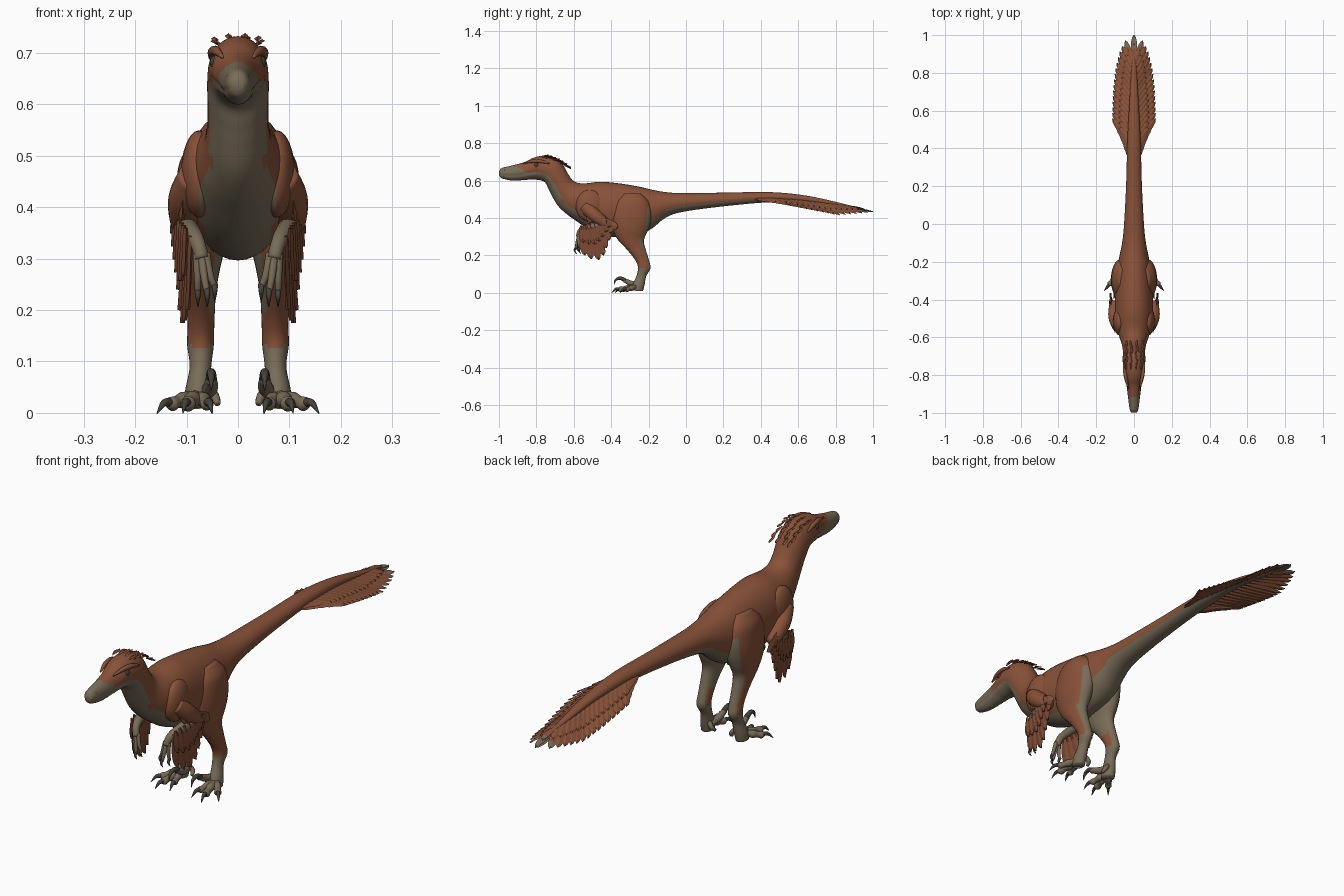
import bpy, bmesh, math, random
from mathutils import Vector as V

if "Cube" in bpy.data.objects:
    bpy.data.objects.remove(bpy.data.objects["Cube"])
random.seed(4)

def material(name, rgb):
    m = bpy.data.materials.new(name)
    m.diffuse_color = (*rgb, 1)
    m.use_nodes = True
    m.node_tree.nodes["Principled BSDF"].inputs["Base Color"].default_value = m.diffuse_color
    return m

BROWN, GREY, DARK, RUST = 0, 1, 2, 3
MATS = [material("brown plumage", (.25, .085, .041)), material("grey tan skin", (.19, .15, .098)),
        material("dark claw", (.06, .052, .042)), material("rust feather", (.205, .068, .034))]

def finish(name, bm, rule, mirror=False, smooth=True):
    """Turn a bmesh into an object; rule(center, normal) gives the colour."""
    bmesh.ops.recalc_face_normals(bm, faces=bm.faces)
    for f in bm.faces:
        f.smooth = smooth
        f.material_index = rule(f.calc_center_median(), f.normal) if callable(rule) else rule
    me = bpy.data.meshes.new(name)
    bm.to_mesh(me)
    bm.free()
    for m in MATS:
        me.materials.append(m)
    ob = bpy.data.objects.new(name, me)
    bpy.context.collection.objects.link(ob)
    if mirror:
        mod = ob.modifiers.new("mirror", 'MIRROR')
        mod.use_mirror_merge = False
    return ob

def spline(rows, steps):
    """Catmull-Rom through rows of numbers."""
    out = []
    for i in range(len(rows) - 1):
        a, b, c, d = rows[max(i - 1, 0)], rows[i], rows[i + 1], rows[min(i + 2, len(rows) - 1)]
        for k in range(steps):
            t = k / steps
            out.append([.5 * (2 * q + (r - p) * t + (2 * p - 5 * q + 4 * r - s) * t * t
                              + (3 * q - p - 3 * r + s) * t ** 3) for p, q, r, s in zip(a, b, c, d)])
    return out + [list(rows[-1])]

def skin(bm, rings):
    rings = [[bm.verts.new(p) for p in r] for r in rings]
    n = len(rings[0])
    for r, s in zip(rings, rings[1:]):
        for i in range(n):
            bm.faces.new((r[i], r[(i + 1) % n], s[(i + 1) % n], s[i]))
    bm.faces.new(rings[0])
    bm.faces.new(rings[-1])

def loft(bm, rows, steps=5, n=36, mouth=False):
    """Rows are (y, z) of one edge, (y, z) of the opposite edge, half width, centre x."""
    rings = []
    for y1, z1, y2, z2, w, x in spline(rows, steps):
        ring = []
        for i in range(n):
            a = 2 * math.pi * i / n
            c, s = math.cos(a), math.sin(a)
            k = .9 if mouth and y1 < -.78 and abs(c + .34) < .06 else 1
            ring.append((x + w * k * s, (y1 + y2) / 2 + (y1 - y2) / 2 * c, (z1 + z2) / 2 + (z1 - z2) / 2 * c))
        rings.append(ring)
    skin(bm, rings)

def tube(bm, rows, steps=4, n=12):
    """Rows are x, y, z, radius."""
    pts = spline(rows, steps)
    rings = []
    for i, p in enumerate(pts):
        t = V(pts[min(i + 1, len(pts) - 1)][:3]) - V(pts[max(i - 1, 0)][:3])
        u = t.cross(V((1, 0, 0))).normalized()
        v = u.cross(t).normalized()
        rings.append([V(p[:3]) + max(p[3], .001) * (u * math.cos(2 * math.pi * k / n) + v * math.sin(2 * math.pi * k / n))
                      for k in range(n)])
    skin(bm, rings)

def ball(bm, c, r):
    res = bmesh.ops.create_uvsphere(bm, u_segments=20, v_segments=12, radius=1)
    for v in res['verts']:
        v.co = V(c) + V((v.co.x * r[0], v.co.y * r[1], v.co.z * r[2]))

def feather(bm, base, tip, w, n, thick=.003):
    """Closed leaf-shaped blade."""
    base, tip, n = V(base), V(tip), V(n).normalized()
    d = tip - base
    s = d.cross(n).normalized()
    n = s.cross(d).normalized()
    rings = []
    for t, k in ((0, .3), (.25, .75), (.5, 1), (.75, .95), (.92, .6), (1, .08)):
        c = base + d * t
        rings.append([c + s * w * k / 2, c + n * thick, c - s * w * k / 2, c - n * thick])
    skin(bm, rings)

def lerp(a, b, t):
    return V(a).lerp(V(b), t)

# Body: one skin from snout to tail tip
def body_colour(c, n):
    if c.y < -.765:
        return GREY if c.z < .645 + max(0, -.85 - c.y) * .5 else BROWN
    if c.y < -.5:
        return GREY if -.75 * n.y - .66 * n.z > (.3 if c.z > .5 else .55) else BROWN
    return GREY if n.z < (-.62 if c.y < -.25 else -.4) else BROWN

bm = bmesh.new()
loft(bm, [(-.999, .65, -.999, .628, .012, 0), (-.985, .667, -.985, .612, .022, 0), (-.93, .68, -.93, .6, .03, 0),
          (-.86, .7, -.86, .603, .039, 0), (-.81, .724, -.82, .606, .05, 0), (-.75, .733, -.76, .595, .058, 0),
          (-.69, .718, -.735, .555, .06, 0), (-.655, .68, -.715, .515, .059, 0), (-.63, .635, -.69, .472, .06, 0),
          (-.6, .597, -.655, .435, .067, 0), (-.55, .584, -.6, .393, .084, 0), (-.46, .593, -.5, .33, .1, 0),
          (-.36, .585, -.38, .297, .1, 0), (-.25, .567, -.25, .312, .09, 0), (-.17, .548, -.18, .345, .078, 0),
          (-.1, .537, -.11, .4, .064, 0), (-.02, .533, -.02, .432, .054, 0), (.2, .535, .2, .462, .042, 0),
          (.45, .538, .45, .484, .035, 0), (.65, .518, .65, .482, .024, 0), (.85, .474, .85, .452, .012, 0),
          (.93, .452, .93, .442, .006, 0)], mouth=True)
finish("body", bm, body_colour)

# Face details
bm = bmesh.new()
ball(bm, (.043, -.8, .682), (.012, .013, .013))
ball(bm, (.017, -.968, .655), (.005, .008, .004))
finish("eyes_and_nostrils", bm, DARK, True)
bm = bmesh.new()
tube(bm, [(.03, -.87, .692, .003), (.042, -.82, .704, .009), (.05, -.77, .702, .009), (.054, -.73, .69, .003)])
finish("brow_ridge", bm, BROWN, True)

# Crown tufts
bm = bmesh.new()
for i in range(7):
    for j in range(4):
        t = i / 6
        x = .04 * (j - 1.5) / 1.5 + random.uniform(-.005, .005)
        y, z = -.77 + .12 * t, .733 - .042 * t * t - 4 * x * x
        feather(bm, (x, y, z - .003), (x * 1.1, y + .035, z + .004 - .024 * t), .014, (0, .2, 1))
finish("crown_feathers", bm, BROWN, smooth=False)

# Legs
def leg_colour(c, n):
    if c.z < .13 or (c.z < .45 and (n.y > .45 or n.x < -.75 and c.z > .2)):
        return GREY
    return BROWN

bm = bmesh.new()
loft(bm, [(-.34, .53, -.24, .53, .03, .055), (-.38, .49, -.2, .49, .05, .063), (-.4, .43, -.185, .43, .053, .068),
          (-.4, .375, -.19, .375, .053, .069), (-.39, .33, -.205, .33, .047, .07), (-.362, .28, -.225, .28, .036, .071),
          (-.315, .23, -.215, .23, .029, .072), (-.272, .175, -.197, .17, .026, .072), (-.257, .135, -.19, .13, .026, .073),
          (-.265, .09, -.212, .09, .021, .073), (-.285, .045, -.222, .04, .025, .078),
          (-.29, .012, -.23, .008, .024, .08)], n=28)
finish("leg", bm, leg_colour, True)

# Feet: three toes, a raised sickle toe and a small rear toe
bm, claws = bmesh.new(), bmesh.new()
for tip, r in (((.135, -.325), .015), ((.1, -.362), .016), ((.058, -.345), .014)):
    a, b = V((.078, -.255, .025)), V((*tip, .014))
    rows = []
    for t, k, h in ((0, 1.1, .006), (.3, .85, .008), (.5, 1.05, .006), (.72, .8, .004), (.9, .95, .002), (1, .4, 0)):
        rows.append((*(lerp(a, b, t) + V((0, 0, h))), r * k))
    tube(bm, rows)
    d = (b - a).normalized()
    tube(claws, [(*(b - d * .01 + V((0, 0, .004))), .009), (*(b + d * .014 + V((0, 0, .007))), .007),
                 (*(b + d * .036 + V((0, 0, -.011))), .001)])
tube(bm, [(.062, -.25, .04, .014), (.054, -.29, .048, .015), (.052, -.32, .062, .012), (.052, -.335, .064, .009)])
tube(claws, [(.052, -.325, .066, .011), (.052, -.352, .078, .009), (.052, -.376, .068, .006), (.052, -.384, .044, .001)])
tube(bm, [(.06, -.24, .05, .01), (.045, -.235, .032, .009), (.04, -.25, .018, .006)])
finish("foot_toes", bm, GREY, True)
finish("foot_claws", claws, DARK, True)

# Arms
SHOULDER, ELBOW, WRIST = (.08, -.54, .46), (.104, -.425, .365), (.08, -.56, .335)
bm = bmesh.new()
ball(bm, (.075, -.515, .465), (.036, .075, .085))
tube(bm, [(*SHOULDER, .036), (.1, -.49, .415, .036), (*ELBOW, .026), (.103, -.41, .355, .01)], n=20)
finish("upper_arm", bm, lambda c, n: GREY if n.y < -.6 and c.x < .075 else BROWN, True)
bm = bmesh.new()
tube(bm, [(*ELBOW, .022), (.096, -.5, .355, .021), (*WRIST, .015), (.07, -.575, .3, .014)])
ends = [(.045, -.575, .225), (.06, -.588, .215), (.078, -.565, .215)]
claws = bmesh.new()
for i, (x, y, z) in enumerate(ends):
    s = V((.063 + .008 * i, -.572, .31))
    m = lerp(s, (x, y, z), .5)
    tube(bm, [(*s, .009), (m.x, m.y - .005, m.z, .007), (x, y, z + .02, .006)])
    tube(claws, [(x, y, z + .025, .006), (x, y - .008, z + .012, .005), (x, y + .004, z - .008, .001)])
finish("forearm_and_hand", bm, GREY, True)
finish("hand_claws", claws, DARK, True)

# Wing feathers: long row, then a shorter covering row
bm = bmesh.new()
tips = [(.098, -.54, .2), (.104, -.505, .18), (.108, -.465, .175), (.113, -.44, .2), (.116, -.425, .24),
        (.118, -.41, .28), (.118, -.4, .32)]
for i, tip in enumerate(tips):
    b = lerp(WRIST, ELBOW, i / 6) + V((.012 - .001 * i, 0, .01))
    feather(bm, b, tip, .046, (1, -.1, 0), .005)
for i in range(7):
    b = lerp(WRIST, ELBOW, i / 6) + V((.022, 0, .025))
    feather(bm, b, lerp(b, tips[i], .58) + V((.006, 0, 0)), .04, (1, -.1, 0), .005)
finish("wing_feathers", bm, RUST, True, smooth=False)
bm = bmesh.new()
for i in range(6):
    b = lerp((.108, -.53, .46), (.122, -.44, .39), i / 5)
    feather(bm, b, b + V((.002, .025 + .01 * i, -.085 + .008 * i)), .042, (1, -.1, .1), .005)
finish("shoulder_feathers", bm, BROWN, True, smooth=False)

# Tail fan: long feathers with a shorter covering row
bm = bmesh.new()
N = 19
for i in range(N):
    t = i / (N - 1)
    base = V((.012 * (1 - t), .33 + .53 * t, .508 - .05 * t * t))
    tip = V((.115 * min(1, .5 + 3 * t) * math.sqrt(1 - t ** 3), .47 + .53 * t,
             .485 - .07 * min(1, t / .66) + .018 * max(0, t - .66) / .34))
    feather(bm, base, tip, .034, (.35, 0, 1))
    cover = lerp(base, tip, .66) + V((0, 0, .006))
    feather(bm, base + V((0, 0, .008)), cover, .032, (.35, 0, 1))
finish("tail_fan", bm, lambda c, n: GREY if c.y > .925 else BROWN, True, smooth=False)
